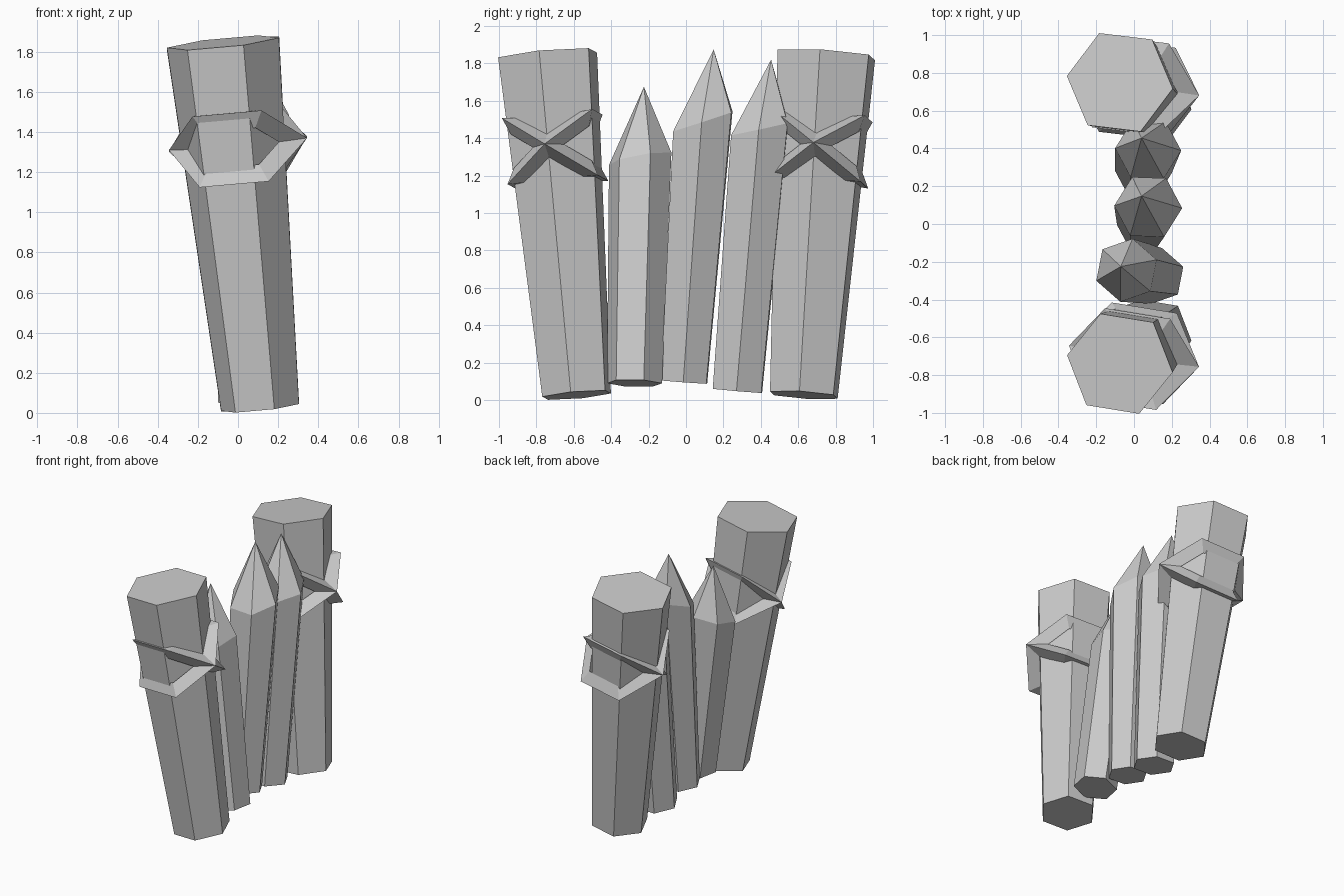
import bpy, bmesh
from math import radians, cos, sin, tau
from mathutils import Vector, Matrix

cube = bpy.data.objects.get("Cube")
if cube:
    bpy.data.objects.remove(cube, do_unlink=True)

grey = bpy.data.materials.new("plain grey")
grey.use_nodes = True
grey.diffuse_color = (0.6, 0.6, 0.6, 1)
grey.node_tree.nodes["Principled BSDF"].inputs["Base Color"].default_value = (0.6, 0.6, 0.6, 1)


def lean(low, high):
    """Rotation that leans the z axis along low -> high without twist."""
    axis = (Vector(high) - Vector(low)).normalized()
    return Vector((0, 0, 1)).rotation_difference(axis).to_matrix()


def hexagon(center, radius, turn, rot, skew=0.0):
    """Six points around center; skew raises the +y side."""
    pts = []
    for i in range(6):
        a = radians(turn) + i * tau / 6
        p = Vector(center) + rot @ Vector((radius * cos(a), radius * sin(a), 0))
        p.z += skew * (p.y - center[1])
        pts.append(p)
    return pts


def bridge(bm, a, b):
    for i in range(6):
        j = (i + 1) % 6
        bm.faces.new((a[i], a[j], b[j], b[i]))


def finish(name, bm):
    bmesh.ops.recalc_face_normals(bm, faces=bm.faces)
    mesh = bpy.data.meshes.new(name)
    bm.to_mesh(mesh)
    bm.free()
    mesh.materials.append(grey)
    obj = bpy.data.objects.new(name, mesh)
    bpy.context.collection.objects.link(obj)


def post(name, low, high, r_low, r_high, turn):
    """Leaning six-sided post, wider at the top."""
    bm = bmesh.new()
    rot = lean(low, high)
    a, b = ([bm.verts.new(p) for p in hexagon(c, r, turn, rot)]
            for c, r in ((low, r_low), (high, r_high)))
    bridge(bm, a, b)
    bm.faces.new(a)
    bm.faces.new(b)
    finish(name, bm)


def band(name, center, rot, turn, tilt):
    """Sharp-edged hexagonal ring, tilted around its corner-to-corner line."""
    bm = bmesh.new()
    spin = rot @ Matrix.Rotation(radians(turn), 3, "Z") @ Matrix.Rotation(radians(tilt), 3, "X")
    rings = []
    for radius, height in ((0.35, 0), (0.26, 0.05), (0.26, -0.05)):
        c = Vector(center) + spin @ Vector((0, 0, height))
        rings.append([bm.verts.new(p) for p in hexagon(c, radius, 0, spin)])
    for i in range(3):
        bridge(bm, rings[i], rings[(i + 1) % 3])
    finish(name, bm)


def stake(name, low, shoulder, tip, r_low, r_high, turn, skew):
    """Six-sided stake with a sharpened tip."""
    bm = bmesh.new()
    rot = lean(low, shoulder)
    a = [bm.verts.new(p) for p in hexagon(low, r_low, turn, rot)]
    b = [bm.verts.new(p) for p in hexagon(shoulder, r_high, turn, rot, skew)]
    point = bm.verts.new(tip)
    bridge(bm, a, b)
    bm.faces.new(a)
    for i in range(6):
        bm.faces.new((b[i], b[(i + 1) % 6], point))
    finish(name, bm)


# end posts, each with a pair of crossed bands
for side, low_y, high_y, band_y, turn in (("front", -0.585, -0.74, -0.70, -9),
                                          ("back", 0.63, 0.75, 0.722, -7)):
    low, high = (0.11, low_y, 0.027), (-0.075, high_y, 1.845)
    post(side + "_post", low, high, 0.197, 0.284, turn)
    for label, tilt in (("rising", 36), ("falling", -36)):
        band(f"{side}_{label}_band", (0.0, band_y, 1.34), lean(low, high), turn, tilt)

# sharpened stakes between the posts
stake("front_stake", (0.12, -0.275, 0.09), (-0.04, -0.245, 1.29), (-0.07, -0.225, 1.675),
      0.15, 0.17, 19, 0.2)
stake("middle_stake", (0.05, -0.01, 0.097), (0.075, 0.09, 1.49), (0.04, 0.148, 1.875),
      0.14, 0.18, -2, 0.4)
stake("back_stake", (0.05, 0.275, 0.05), (0.075, 0.395, 1.45), (0.04, 0.455, 1.82),
      0.15, 0.175, -2, 0.3)
